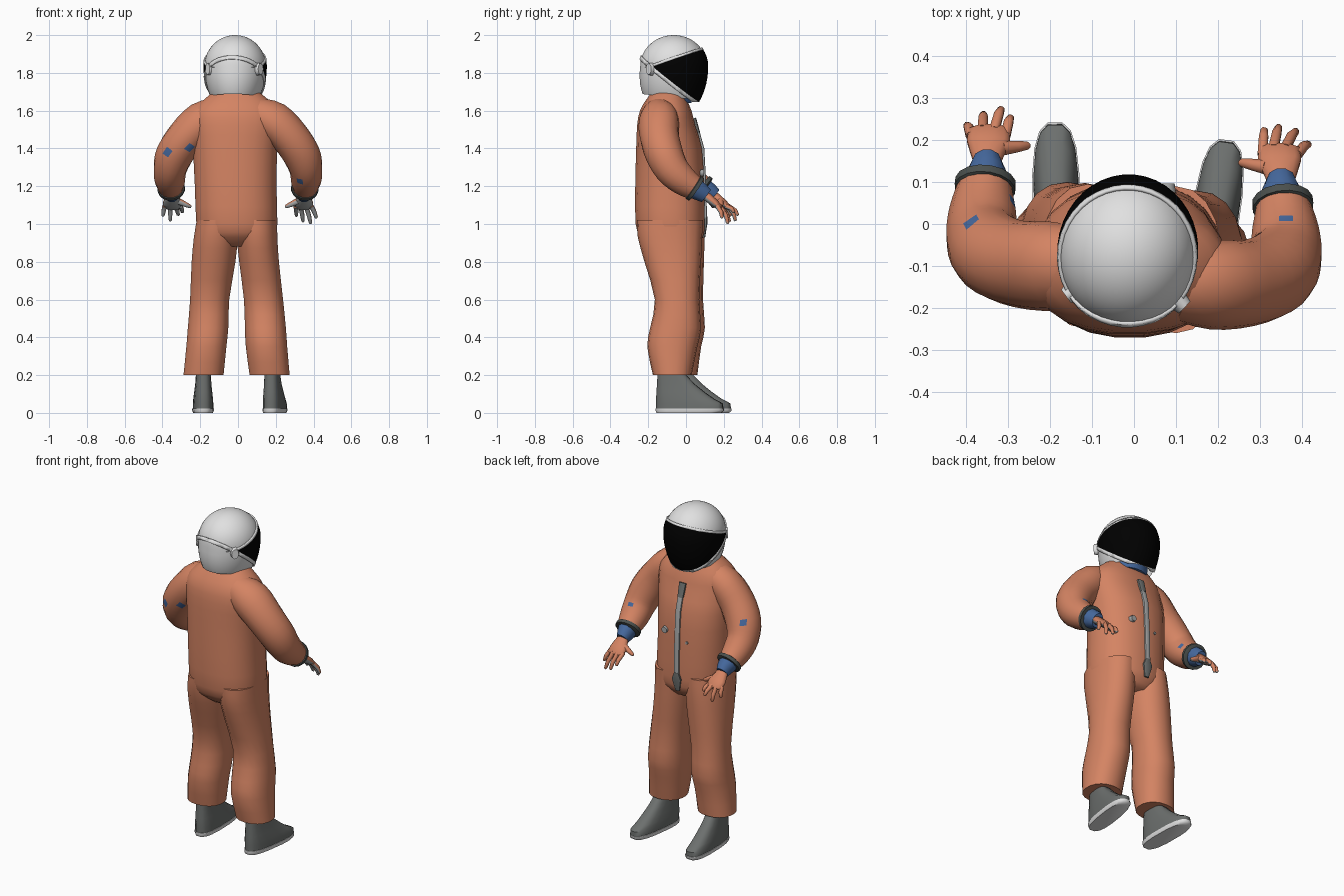
import bpy, bmesh, math
from mathutils import Vector, Matrix

if "Cube" in bpy.data.objects:
    bpy.data.objects.remove(bpy.data.objects["Cube"])


def material(name, rgb):
    m = bpy.data.materials.new(name)
    m.diffuse_color = (*rgb, 1)
    m.use_nodes = True
    m.node_tree.nodes["Principled BSDF"].inputs["Base Color"].default_value = m.diffuse_color
    return m


ORANGE = material("orange fabric", (0.66, 0.23, 0.125))
BLUE = material("blue lining", (0.06, 0.14, 0.34))
WHITE = material("helmet white", (0.75, 0.75, 0.75))
BLACK = material("visor black", (0.0, 0.0, 0.0))
GREY = material("boot grey", (0.15, 0.16, 0.155))
SILVER = material("zip silver", (0.38, 0.39, 0.39))
DARK = material("cuff dark grey", (0.07, 0.08, 0.075))


def finish(name, bm, mats, angle=50):
    bmesh.ops.recalc_face_normals(bm, faces=bm.faces)
    me = bpy.data.meshes.new(name)
    bm.to_mesh(me)
    bm.free()
    for m in mats:
        me.materials.append(m)
    ob = bpy.data.objects.new(name, me)
    bpy.context.collection.objects.link(ob)
    bpy.ops.object.select_all(action='DESELECT')
    ob.select_set(True)
    bpy.context.view_layer.objects.active = ob
    bpy.ops.object.shade_smooth_by_angle(angle=math.radians(angle))
    return ob


def refine(rows, sub):
    """Catmull-Rom interpolation between the section rows."""
    out = []
    for i in range(len(rows) - 1):
        p = [Vector(rows[max(0, min(len(rows) - 1, i + k))]) for k in (-1, 0, 1, 2)]
        for s in range(sub):
            t = s / sub
            out.append(0.5 * (2 * p[1] + (p[2] - p[0]) * t
                              + (2 * p[0] - 5 * p[1] + 4 * p[2] - p[3]) * t * t
                              + (3 * p[1] - p[0] - 3 * p[2] + p[3]) * t ** 3))
    return out + [Vector(rows[-1])]


def tube(name, rows, mats, sides=14, sub=1, ref=(0, .7, .7), power=2.0, rule=None):
    """Loft rows (x, y, z, r1, r2); ref=None keeps the sections horizontal."""
    rows = refine(rows, sub)
    bm = bmesh.new()
    rings = []
    for i, r in enumerate(rows):
        c = Vector(r[:3])
        t = Vector(rows[min(i + 1, len(rows) - 1)][:3]) - Vector(rows[max(i - 1, 0)][:3])
        t.normalize()
        if ref is None:
            u, v = Vector((1, 0, 0)), Vector((0, 1, 0))
        else:
            u = Vector(ref)
            u = (u - t * u.dot(t)).normalized()
            v = t.cross(u)
        ring = []
        for k in range(sides):
            a = 2 * math.pi * (k + 0.5) / sides
            ca, sa = math.cos(a), math.sin(a)
            ring.append(bm.verts.new(
                c + u * math.copysign(abs(ca) ** (2 / power), ca) * r[3]
                + v * math.copysign(abs(sa) ** (2 / power), sa) * r[4]))
        rings.append(ring)
    for a, b in zip(rings, rings[1:]):
        for k in range(sides):
            bm.faces.new((a[k], a[(k + 1) % sides], b[(k + 1) % sides], b[k]))
    bm.faces.new(rings[0])
    bm.faces.new(rings[-1])
    bmesh.ops.recalc_face_normals(bm, faces=bm.faces)
    if rule:
        rule(bm)
    return finish(name, bm, mats)


def box_rows(rows):
    """(z, xmin, xmax, ymin, ymax) to centre and radii."""
    return [((a + b) / 2, (c + d) / 2, z, (b - a) / 2, (d - c) / 2) for z, a, b, c, d in rows]


# Torso
tube("suit_torso", box_rows([
    (1.70, -.13, .11, -.18, -.01), (1.66, -.18, .16, -.21, .005), (1.60, -.235, .215, -.245, .03),
    (1.52, -.245, .225, -.26, .05), (1.40, -.24, .21, -.265, .085), (1.20, -.23, .205, -.27, .097),
    (1.00, -.222, .21, -.268, .1), (0.93, -.2, .19, -.24, .09), (0.88, -.12, .11, -.18, .05)]),
    [ORANGE], sides=24, sub=2, ref=None, power=2.3)

# Trouser legs
tube("left_trouser_leg", box_rows([
    (1.02, -.22, .0, -.25, .095), (.93, -.235, .0, -.24, .098), (.80, -.247, -.012, -.2, .095),
    (.60, -.255, -.045, -.14, .09), (.45, -.267, -.05, -.15, .1), (.35, -.275, -.06, -.16, .08),
    (.20, -.29, -.075, -.135, .06)]), [ORANGE], sides=18, sub=2, ref=None, power=2.2)
tube("right_trouser_leg", box_rows([
    (1.02, -.01, .208, -.26, .09), (.93, -.008, .21, -.255, .085), (.80, .005, .218, -.22, .08),
    (.60, .03, .24, -.165, .07), (.45, .035, .255, -.19, .08), (.35, .04, .262, -.205, .06),
    (.20, .06, .275, -.175, .03)]), [ORANGE], sides=18, sub=2, ref=None, power=2.2)


# Boots with pale soles
def boot(side, x, y, yaw):
    parts = [
        tube(side + "_boot", box_rows([
            (.02, -.054, .054, -.18, .18), (.05, -.054, .054, -.18, .178), (.075, -.052, .052, -.18, .13),
            (.11, -.048, .048, -.178, .08), (.15, -.043, .043, -.175, .03), (.2, -.04, .04, -.172, -.02)]),
            [GREY], sides=16, ref=None, power=2.8),
        tube(side + "_boot_sole", box_rows([
            (0, -.052, .052, -.178, .17), (.012, -.057, .057, -.183, .184), (.024, -.057, .057, -.183, .184)]),
            [WHITE], sides=16, ref=None, power=2.8)]
    for p in parts:
        p.data.transform(Matrix.Translation((x, y, 0)) @ Matrix.Rotation(yaw, 4, 'Z'))


boot("left", -.185, .06, math.radians(1))
boot("right", .195, .02, math.radians(-8))


# Arms, cuffs and gloves
def paint_near(points):
    def rule(bm):
        for p in points:
            min(bm.faces, key=lambda f: (f.calc_center_median() - Vector(p)).length).material_index = 1
    return rule


def paint_palm(bm):
    for f in bm.faces:
        if f.normal.dot(Vector((0, -.62, -.78))) > 0.15:
            f.material_index = 1


def arm(side, s, dy, tips, thumb, patches):
    def at(x, y, z, *r):
        return (s * x, y + dy, z, *r)
    tube(side + "_sleeve", [
        at(.10, -.11, 1.58, .09, .09), at(.19, -.115, 1.545, .11, .10), at(.275, -.11, 1.46, .105, .1),
        at(.335, -.085, 1.37, .1, .1), at(.36, -.045, 1.29, .092, .088), at(.36, .015, 1.23, .08, .08),
        at(.355, .075, 1.19, .065, .065)], [ORANGE, BLUE], sides=16, sub=3, rule=paint_near(patches))
    tube(side + "_cuff_ring", [
        at(.355, .066, 1.196, .06, .06), at(.355, .069, 1.194, .073, .073),
        at(.353, .085, 1.183, .073, .073), at(.353, .088, 1.181, .055, .055)], [DARK], sides=16)
    tube(side + "_blue_cuff", [
        at(.353, .08, 1.187, .058, .055), at(.35, .115, 1.165, .05, .045),
        at(.35, .138, 1.148, .042, .034)], [BLUE], sides=10)
    tube(side + "_glove_palm", [
        at(.35, .125, 1.157, .03, .025), at(.349, .15, 1.137, .04, .024), at(.346, .18, 1.112, .053, .022),
        at(.345, .21, 1.088, .05, .016), at(.345, .217, 1.082, .035, .01)],
        [ORANGE, SILVER], sides=12, ref=(1, 0, 0), rule=paint_palm)
    roots = [(.388, .195), (.36, .21), (.332, .21), (.306, .195)]
    for i, ((rx, ry), tip) in enumerate(zip(roots, tips)):
        a, b = Vector(at(rx, ry, 1.095)), Vector((s * tip[0], *tip[1:]))
        m = a.lerp(b, .6) + Vector((0, .006, .006))
        tube(f"{side}_glove_finger_{i + 1}", [
            (*a, .013, .013), (*m, .012, .012), (*b.lerp(m, .15), .009, .009), (*b, .004, .004)],
            [ORANGE, SILVER], sides=8, rule=paint_palm)
    a, b = Vector(at(.315, .165, 1.12)), Vector((s * thumb[0], *thumb[1:]))
    tube(side + "_glove_thumb", [
        (*a, .02, .018), (*a.lerp(b, .55), .015, .014), (*a.lerp(b, .9), .011, .01), (*b, .005, .005)],
        [ORANGE, SILVER], sides=8, rule=paint_palm)


arm("left", -1, .015,
    [(.398, .235, 1.04), (.358, .262, 1.015), (.315, .275, 1.045), (.293, .255, 1.06)],
    (.248, .187, 1.09), [(-.385, -.16, 1.38), (-.27, -.18, 1.41), (-.3, .05, 1.25), (-.4, 0, 1.42)])
arm("right", 1, -.03,
    [(.416, .19, 1.03), (.386, .222, 1.0), (.345, .232, 1.01), (.31, .226, 1.04)],
    (.25, .147, 1.09), [(.35, -.1, 1.25), (.36, .03, 1.33)])

# Neck ring
tube("neck_ring", box_rows([(1.64, -.13, .11, -.19, .03), (1.69, -.13, .11, -.19, .035),
                            (1.71, -.11, .09, -.17, .01)]), [BLUE], sides=20, ref=None)

# Front zip with pull flap and small chest fittings
tube("front_zip", [(-.01, .046, 1.55, .016, .008), (-.01, .056, 1.52, .016, .008),
                   (-.01, .089, 1.4, .016, .008), (-.01, .1, 1.2, .016, .008),
                   (-.01, .104, 1.0, .016, .008)], [SILVER], sides=8, ref=(1, 0, 0), power=5)
tube("zip_bottom_flap", [(-.01, .103, 1.04, .014, .01), (-.01, .103, 1.0, .03, .01),
                         (-.01, .092, .93, .014, .01)], [GREY], sides=8, ref=(1, 0, 0), power=4)
tube("zip_top_pull", [(-.01, .042, 1.56, .022, .012), (-.01, .066, 1.48, .018, .01)],
     [GREY], sides=8, ref=(1, 0, 0), power=4)
tube("chest_valve", [(.08, .07, 1.27, .022, .022), (.08, .096, 1.27, .018, .018)], [SILVER], sides=8)
tube("chest_stud", [(-.07, .07, 1.23, .01, .01), (-.07, .098, 1.23, .008, .008)], [SILVER], sides=6)

# Helmet: one dome shape, cut by planes into shell, visor and rims
CENTRE = Vector((-.015, -.065, 1.835))


def dome(name, mat, grow, cuts):
    """cuts: (y, z, normal_y, normal_z); the side the normal points to is removed."""
    bm = bmesh.new()
    bmesh.ops.create_uvsphere(bm, u_segments=40, v_segments=28, radius=1)
    for v in bm.verts:
        x, y, z = v.co
        back = -.035 * max(0, -z) * max(0, -y)
        v.co = Vector((x * .163 * grow, y * .178 * grow + back,
                       z * (.165 if z > 0 else .27) * grow))
    for y, z, ny, nz in cuts:
        bmesh.ops.bisect_plane(bm, geom=bm.verts[:] + bm.edges[:] + bm.faces[:], dist=1e-5,
                               plane_co=(0, y - CENTRE.y, z - CENTRE.z), plane_no=(0, ny, nz),
                               clear_outer=True)
    bmesh.ops.transform(bm, verts=bm.verts, matrix=Matrix.Translation(CENTRE)
                        @ Matrix.Rotation(math.radians(-5), 4, 'Z'))
    return finish(name, bm, [mat], 40)


UP, LOW = (-.33, .944), (-.62, -.785)
neg = lambda n: (-n[0], -n[1])
dome("helmet_shell", WHITE, 1.0, [(0, 1.665, -.1, -.995)])
dome("visor", BLACK, 1.03, [(-.15, 1.84, *UP), (-.15, 1.82, *LOW)])
for nm, mat, cuts in (
        ("visor_upper_rim", WHITE, [(-.15, 1.852, *UP), (-.15, 1.838, *neg(UP)), (-.15, 1.83, 0, -1)]),
        ("visor_lower_rim", WHITE, [(-.15, 1.822, *neg(LOW)), (-.15, 1.797, *LOW), (0, 1.645, 0, -1)])):
    rim = dome(nm, mat, 1.045, cuts)
    sol = rim.modifiers.new("thickness", 'SOLIDIFY')
    sol.thickness = .01

# Helmet side latches
for side, x, y in (("left", -.152, -.165), ("right", .112, -.19)):
    d = (Vector((x, y, 1.82)) - CENTRE).normalized() * .012
    tube(side + "_visor_latch", [(x - d.x, y - d.y, 1.82, .035, .025), (x + d.x, y + d.y, 1.82, .03, .02)],
         [WHITE], sides=10, ref=(0, 0, 1))
